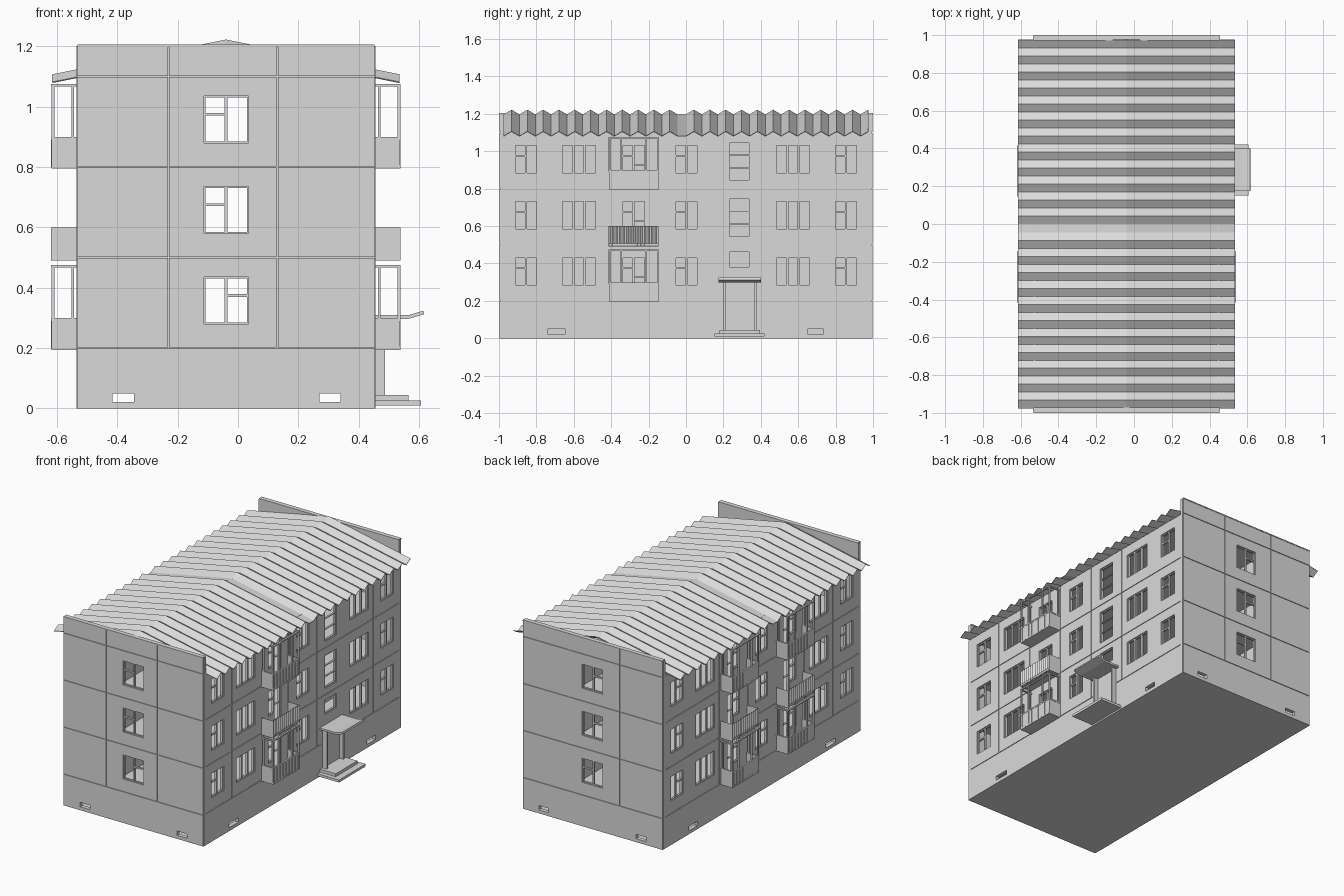
import bpy, bmesh

if "Cube" in bpy.data.objects:
    bpy.data.objects.remove(bpy.data.objects["Cube"])

grey = bpy.data.materials.new("concrete_grey")
grey.diffuse_color = (0.7, 0.7, 0.7, 1)
grey.use_nodes = True
grey.node_tree.nodes["Principled BSDF"].inputs["Base Color"].default_value = grey.diffuse_color

XL, XR, T = -0.535, 0.455, 0.025      # long wall faces, wall thickness
RIDGE = -0.04

# Side mappings: (u along wall, d outward, z up) -> world
SIDES = {
    "right": lambda u, d, z: (XR + d, u, z),
    "left": lambda u, d, z: (XL - d, u, z),
    "front": lambda u, d, z: (u, -0.998 - d, z),
    "back": lambda u, d, z: (u, 0.998 + d, z),
}
WORLD = lambda x, y, z: (x, y, z)


class Part:
    """Collects simple solids into one named object."""
    def __init__(self, name, mp=WORLD):
        self.name, self.mp, self.bm = name, mp, bmesh.new()

    def box(self, a0, a1, b0, b1, c0, c1):
        if a1 - a0 < 1e-5 or c1 - c0 < 1e-5:
            return
        p, q = self.mp(a0, b0, c0), self.mp(a1, b1, c1)
        r = bmesh.ops.create_cube(self.bm, size=1)
        for v in r["verts"]:
            for i in range(3):
                v.co[i] = (p[i] + q[i]) / 2 + v.co[i] * abs(q[i] - p[i])

    def strip(self, rows):
        vs = [[self.bm.verts.new(self.mp(*p)) for p in row] for row in rows]
        for r0, r1 in zip(vs, vs[1:]):
            for i in range(len(r0) - 1):
                self.bm.faces.new((r0[i], r0[i + 1], r1[i + 1], r1[i]))

    def done(self, thick=0):
        bmesh.ops.recalc_face_normals(self.bm, faces=self.bm.faces)
        me = bpy.data.meshes.new(self.name)
        self.bm.to_mesh(me)
        self.bm.free()
        me.materials.append(grey)
        ob = bpy.data.objects.new(self.name, me)
        bpy.context.collection.objects.link(ob)
        if thick:
            m = ob.modifiers.new("thickness", "SOLIDIFY")
            m.thickness, m.offset = thick, 0
        return ob


def panel(p, u0, u1, z0, z1, holes=(), hz=(0, 0), g=0.002):
    """Wall panel with a row of rectangular holes and a groove all round."""
    a, b, c, d = u0 + g, u1 - g, z0 + (g if z0 > 0 else 0), z1 - g
    if not holes:
        p.box(a, b, -T, 0, c, d)
    else:
        p.box(a, b, -T, 0, c, hz[0])
        p.box(a, b, -T, 0, hz[1], d)
        edges = [a] + [e for h in holes for e in h] + [b]
        for e0, e1 in zip(edges[::2], edges[1::2]):
            p.box(e0, e1, -T, 0, *hz)
    # groove backing
    s = 0.006
    for z in (z0, z1 - s):
        p.box(u0, u1, -T, -0.005, z, z + s)
    for u in (u0, u1 - s):
        p.box(u, u + s, -T, -0.005, z0, z1)


def window(p, u0, u1, z0, z1, cols=2, rows=1, transom=None):
    """Open window frame: border, mullions, optional transom in one pane."""
    f, d0, d1 = 0.005, -0.018, -0.006
    for k in range(cols + 1):
        c = u0 + f / 2 + (u1 - u0 - f) * k / cols
        w = f / 2 if k in (0, cols) else f
        p.box(c - w, c + w, d0, d1, z0, z1)
    for k in range(rows + 1):
        c = z0 + f / 2 + (z1 - z0 - f) * k / rows
        p.box(u0, u1, d0, d1, c - f / 2, c + f / 2)
    if transom is not None:
        w = (u1 - u0) / cols
        p.box(u0 + w * transom, u0 + w * (transom + 1), d0, d1, z0 + 0.09, z0 + 0.099)


# End walls with parapet
for side in ("front", "back"):
    wall, win = Part(side + "_wall", SIDES[side]), Part(side + "_windows", SIDES[side])
    panel(wall, XL, XR, 0, 0.2, [(-0.415, -0.345), (0.27, 0.34)], (0.022, 0.05))
    xs = [XL, -0.23, 0.13, XR]
    for k, z in enumerate((0.2, 0.5, 0.8)):
        for i in range(3):
            holes = [(-0.112, 0.034)] if i == 1 else []
            panel(wall, xs[i], xs[i + 1], z, z + 0.3, holes, (z + 0.08, z + 0.235))
        window(win, -0.112, 0.034, z + 0.08, z + 0.235, 2, 1, 1 if k == 0 else 0)
    for i in range(3):
        panel(wall, xs[i], xs[i + 1], 1.1, 1.2)
    wall.box(XL + 0.003, XR - 0.003, -T - 0.002, 0.002, 1.198, 1.205)   # coping
    wall.done()
    win.done()

# Long walls: seven panel columns, three storeys
ys = [-0.975, -0.714, -0.428, -0.143, 0.143, 0.428, 0.714, 0.975]
mids = [-0.855, -0.572, -0.28, 0.003, 0.285, 0.572, 0.855]
kinds = {"right": "NTBNSTN", "left": "NTBNBTN"}
for side in ("right", "left"):
    wall, win = Part(side + "_wall", SIDES[side]), Part(side + "_windows", SIDES[side])
    panel(wall, -0.975, 0.975, 0, 0.2, [(-0.74, -0.645), (0.65, 0.735)], (0.022, 0.05))
    for k, z in enumerate((0.2, 0.5, 0.8)):
        for i, kind in enumerate(kinds[side]):
            m = mids[i]
            w = {"N": 0.062, "T": 0.093, "B": 0.062, "S": 0.058}[kind]
            lo, hi = z + 0.08, z + 0.235
            if kind == "B":
                lo = z + 0.02
            if kind == "S":
                lo, hi = (z + 0.175, z + 0.265) if k == 0 else (z + 0.04, z + 0.25)
            panel(wall, ys[i], ys[i + 1], z, z + 0.3, [(m - w, m + w)], (lo, hi))
            if kind == "T":
                window(win, m - w, m + w, lo, hi, 3)
            elif kind == "N":
                window(win, m - w, m + w, lo, hi, 2, 1, 1 if i == 0 and side == "left" else 0)
            elif kind == "S":
                window(win, m - w, m + w, lo, hi, 1, 1 if k == 0 else 3)
            else:    # balcony door beside a window
                wall.box(m - w, m, -T, 0, lo, z + 0.08)
                window(win, m - w, m, z + 0.08, hi, 1, 1, 0)
                window(win, m, m + w, lo, hi, 1, 2)
    wall.done()
    win.done()


def balcony(name, side, yc, z, glazed):
    b, h, D = Part(name, SIDES[side]), 0.133, 0.083
    b.box(yc - h, yc + h, 0, D, z - 0.006, z + 0.006)
    if glazed:
        b.box(yc - h, yc + h, D - 0.006, D - 0.001, z, z + 0.09)
        for s in (-1, 1):
            u = yc + s * (h - 0.003)
            b.box(u - 0.003, u + 0.003, 0, D - 0.002, z, z + 0.09)
            for zz, t in ((z + 0.09, 0.009), (z + 0.267, 0.008)):
                b.box(u - 0.005, u + 0.005, 0, D + 0.001, zz, zz + t)
            b.box(u - 0.004, u + 0.004, 0.008, 0.017, z + 0.09, z + 0.27)
        for zz, t in ((z + 0.09, 0.009), (z + 0.267, 0.008)):
            b.box(yc - h - 0.002, yc + h + 0.002, D - 0.01, D + 0.001, zz, zz + t)
        for u in (-0.129, -0.065, 0.065, 0.129):      # glazing posts
            b.box(yc + u - 0.004, yc + u + 0.004, D - 0.01, D, z + 0.09, z + 0.27)
        for i in range(9):                             # facing ribs
            u = yc - 0.12 + i * 0.03
            b.box(u - 0.002, u + 0.002, D - 0.002, D + 0.001, z, z + 0.09)
        b.done()
    else:
        # corrugated railing sheet with plain ends
        n = 28
        pts = [(yc - h, 0)] + [(yc - h + 2 * h * i / n, D - (0.008 if i % 2 else 0))
                               for i in range(n + 1)] + [(yc + h, 0)]
        b.strip([[(u, d, zz) for u, d in pts] for zz in (z - 0.01, z + 0.1)])
        b.done(0.002)


for side, yc in (("right", -0.28), ("left", -0.28), ("left", 0.28)):
    for k in range(3):
        tag = "a" if yc < 0 else "b"
        balcony(f"{side}_balcony_{tag}{k + 1}", side, yc, 0.2 + 0.3 * k, k != 1)

# Corrugated gable roof: two runs of sheets with a flat joint near the middle
step = 0.93 / 22
prof = [(-0.975 + step * i, i % 2) for i in range(23)]
prof += [(0.975 / 23 * i, i % 2) for i in range(24)]
roof = Part("corrugated_roof")
roof.strip([[(x, y, 1.195 + 0.025 * up - 0.2 * abs(x - RIDGE)) for y, up in prof]
            for x in (-0.615, RIDGE, 0.535)])
roof.done(0.004)

# Floors and inner walls
floors = Part("floor_slabs")
for z in (0, 0.195, 0.495, 0.795, 1.09):
    floors.box(XL + 0.02, XR - 0.02, -0.975, 0.975, z, z + 0.01)
floors.done()
inner = Part("inner_walls")
for x in (-0.23, 0.15):
    inner.box(x - 0.005, x + 0.005, -0.97, 0.97, 0.005, 1.095)
inner.done()

# Entrance: steps, side fins, door and canopy
steps = Part("entrance_steps")
steps.box(XR - 0.01, 0.606, 0.152, 0.42, 0.01, 0.026)
steps.box(XR - 0.01, 0.565, 0.178, 0.396, 0.026, 0.045)
steps.done()
porch = Part("entrance_porch")
for y in (0.2, 0.365):
    porch.box(XR - 0.005, 0.487, y, y + 0.012, 0.04, 0.305)
porch.done()
door = Part("entrance_door")
door.box(XR - 0.002, XR + 0.005, 0.212, 0.365, 0.045, 0.3)
door.done()
canopy = Part("entrance_canopy")
low = [(XR - 0.005, 0.303), (0.565, 0.303), (0.615, 0.318)]
canopy.strip([[(x, y, z) for x, z in low] for y in (0.175, 0.4)])
canopy.done(0.012)
